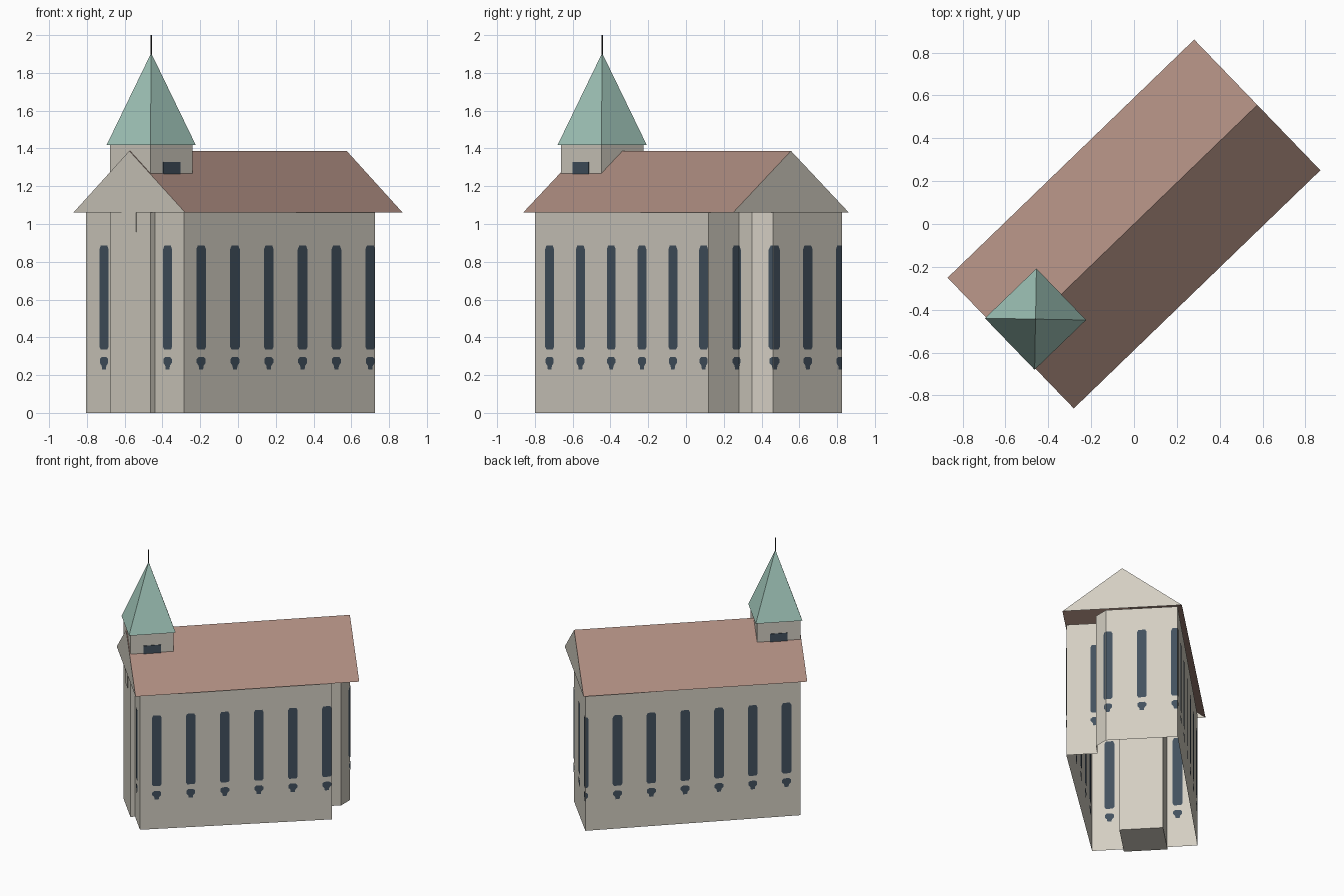
import bpy, bmesh, math
from mathutils import Vector

if "Cube" in bpy.data.objects:
    bpy.data.objects.remove(bpy.data.objects["Cube"])

ANG = math.radians(44)          # the building stands diagonally
C, S = math.cos(ANG), math.sin(ANG)


def W(u, v, z):
    """Building coordinates (along, across, up) to world."""
    return (u * C - v * S, u * S + v * C, z)


def material(name, hex_rgb):
    m = bpy.data.materials.new(name)
    lin = []
    for i in (0, 2, 4):
        c = int(hex_rgb[i:i + 2], 16) / 255
        lin.append(c / 12.92 if c <= 0.04045 else ((c + 0.055) / 1.055) ** 2.4)
    m.diffuse_color = (*lin, 1)
    m.use_nodes = True
    m.node_tree.nodes["Principled BSDF"].inputs["Base Color"].default_value = m.diffuse_color
    return m


PLASTER = material("cream plaster", "d3cec2")
TILE = material("brown roof tile", "ad8c80")
COPPER = material("green copper", "a1c6ba")
GLASS = material("dark window glass", "42515e")
IRON = material("dark iron", "383838")


def make(name, faces, *mats, idx=None):
    """Object from a list of faces, each a list of points."""
    bm = bmesh.new()
    for k, f in enumerate(faces):
        face = bm.faces.new([bm.verts.new(p) for p in f])
        face.material_index = idx[k] if idx else 0
    bmesh.ops.remove_doubles(bm, verts=bm.verts, dist=1e-5)
    me = bpy.data.meshes.new(name)
    bm.to_mesh(me)
    bm.free()
    for m in mats:
        me.materials.append(m)
    ob = bpy.data.objects.new(name, me)
    bpy.context.collection.objects.link(ob)
    return ob


def box(name, u0, u1, v0, v1, z0, z1, mat):
    b = [W(u0, v0, z0), W(u1, v0, z0), W(u1, v1, z0), W(u0, v1, z0)]
    t = [(p[0], p[1], z1) for p in b]
    sides = [[b[i], b[(i + 1) % 4], t[(i + 1) % 4], t[i]] for i in range(4)]
    return make(name, sides + [b[::-1], t], mat)


# Nave walls: slightly irregular outline, open underneath
EAVE, RIDGE = 1.062, 1.387
plan = [Vector(p) for p in ((-.285, -.80), (.725, .12), (.57, .28), (.645, .35),
                            (.645, .46), (.29, .825), (-.805, -.262))]
segs = [(plan[i], plan[(i + 1) % len(plan)]) for i in range(len(plan))]
make("walls", [[(*a, 0), (*b, 0), (*b, EAVE), (*a, EAVE)] for a, b in segs], PLASTER)

# Tall windows with a small ornament below, running round the corners
rows_tall = [(.335, .025), (.35, .035), (.865, .035), (.885, .025)]
rows_small = [(.23, .014), (.25, .018), (.265, .032), (.285, .032), (.297, .018)]
perimeter = sum((b - a).length for a, b in segs)
step = perimeter / 19
panes = []
start = 0
for a, b in segs:
    length = (b - a).length
    d = (b - a) / length
    n = Vector((d.y, -d.x))
    for k in range(-1, 21):
        c = .119 + k * step - start
        for rows in (rows_tall, rows_small):
            for (z0, w0), (z1, w1) in zip(rows, rows[1:]):
                w = min(w0, w1)
                if c + w <= 0.001 or c - w >= length - 0.001:
                    continue
                clip = lambda s: min(max(s, 0), length)
                pts = [(clip(c - w0), z0), (clip(c + w0), z0),
                       (clip(c + w1), z1), (clip(c - w1), z1)]
                for off in (.003, -.003):
                    f = [(*(a + d * s + n * off), z) for s, z in pts]
                    panes.append(f if off > 0 else f[::-1])
    start += length
make("windows", panes, GLASS)

# Gable roof: two tiled slopes with plaster gables
L, H = .80, .424
r0, r1 = W(-L, 0, RIDGE), W(L, 0, RIDGE)
a0, a1 = W(-L, -H, EAVE), W(L, -H, EAVE)
b0, b1 = W(-L, H, EAVE), W(L, H, EAVE)
make("roof", [[a0, a1, r1, r0], [b1, b0, r0, r1], [b0, a0, r0], [a1, b1, r1]],
     TILE, PLASTER, idx=[0, 0, 1, 1])

# Tower shaft, belfry openings and plate on the front
TU, TH = -.639, .155
box("tower", TU - TH, TU + TH, -TH, TH, 0, 1.42, PLASTER)
for side, name in ((-1, "belfry_window_right"), (1, "belfry_window_left")):
    v = side * TH
    box(name, TU - .062, TU + .062, v - .004, v + .004, 1.262, 1.327, GLASS)
box("front_plate", TU - TH - .004, TU - TH + .002, -.05, .06, .957, EAVE, PLASTER)

# Spire and spike
K = .167
base = [W(TU + x * K, y * K, 1.418) for x, y in ((-1, -1), (1, -1), (1, 1), (-1, 1))]
tip = W(TU, 0, 1.905)
make("spire", [[base[i], base[(i + 1) % 4], tip] for i in range(4)] + [base[::-1]], COPPER)
box("spire_spike", TU - .003, TU + .003, -.003, .003, 1.89, 2.0, IRON)
